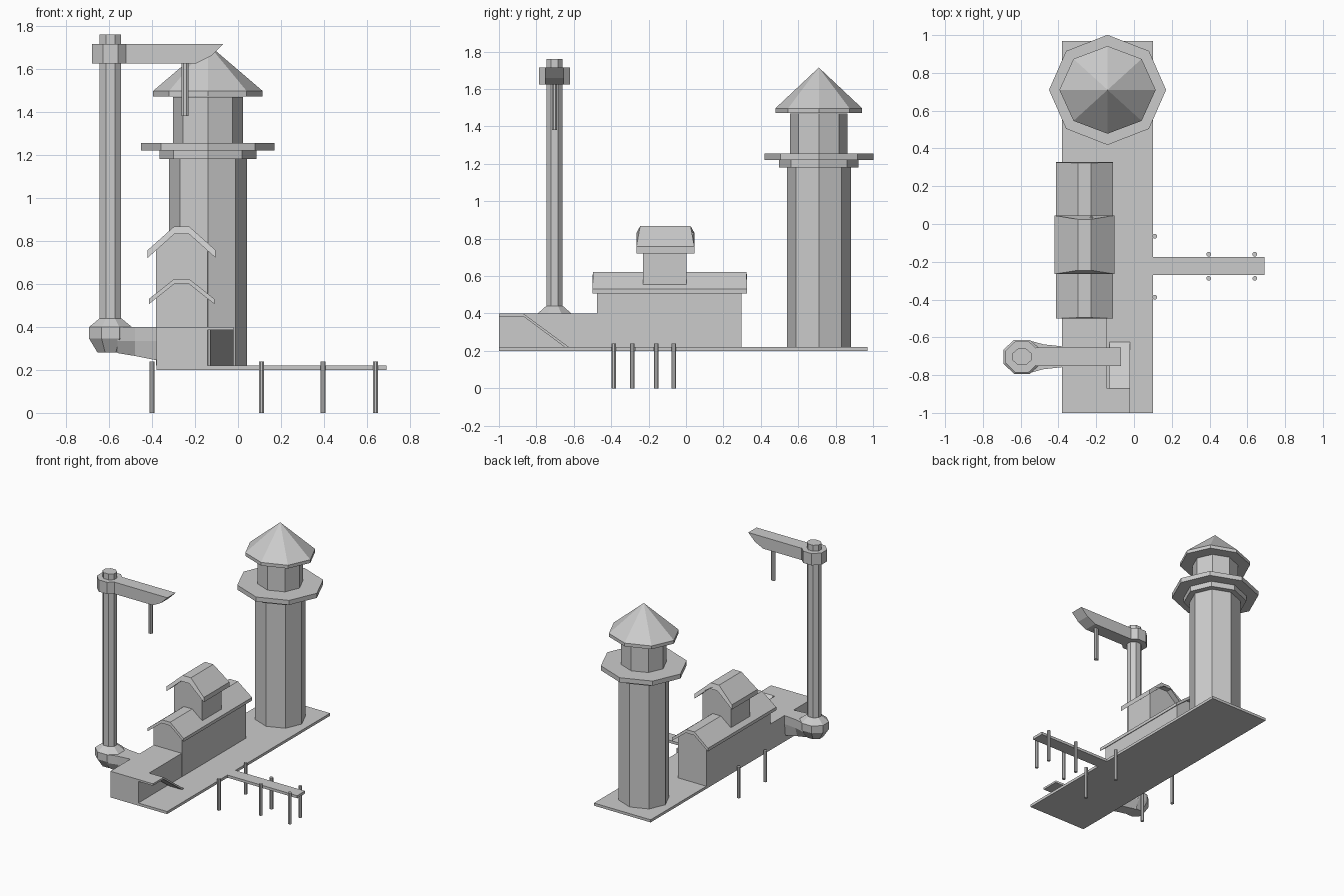
import bpy, bmesh, math

if "Cube" in bpy.data.objects:
    bpy.data.objects.remove(bpy.data.objects["Cube"])


def loft(name, rings):
    """Skin a closed solid through rings of equal point count."""
    bm = bmesh.new()
    vs = [[bm.verts.new(p) for p in r] for r in rings]
    n = len(rings[0])
    for a, b in zip(vs, vs[1:]):
        for i in range(n):
            j = (i + 1) % n
            bm.faces.new((a[i], a[j], b[j], b[i]))
    bm.faces.new(vs[0][::-1])
    bm.faces.new(vs[-1])
    bmesh.ops.remove_doubles(bm, verts=bm.verts, dist=1e-5)
    bmesh.ops.recalc_face_normals(bm, faces=bm.faces)
    me = bpy.data.meshes.new(name)
    bm.to_mesh(me)
    bm.free()
    ob = bpy.data.objects.new(name, me)
    bpy.context.collection.objects.link(ob)
    return ob


def box(name, x0, x1, y0, y1, z0, z1):
    return loft(name, [[(x0, y0, z), (x1, y0, z), (x1, y1, z), (x0, y1, z)] for z in (z0, z1)])


def octa(cx, cy, rx, ry, z, flat=False):
    """Octagon ring; flat=True puts flats on the axes with rx, ry as half widths."""
    k = 1 / math.cos(math.pi / 8) if flat else 1
    off = math.pi / 8 if flat else 0
    return [(cx + k * rx * math.cos(off + i * math.pi / 4),
             cy + k * ry * math.sin(off + i * math.pi / 4), z) for i in range(8)]


def prism_y(name, prof, y0, y1):
    return loft(name, [[(x, y, z) for x, z in prof] for y in (y0, y1)])


# Deck and pier
box("deck", -0.38, 0.10, -1.0, 0.97, 0.20, 0.22)
box("pier", 0.10, 0.69, -0.27, -0.175, 0.20, 0.22)
for x, ys in ((-0.40, (-0.387, -0.065)), (0.11, (-0.387, -0.065)),
              (0.395, (-0.288, -0.16)), (0.64, (-0.288, -0.16))):
    for y in ys:
        loft("pile", [octa(x, y, 0.012, 0.012, z, True) for z in (0, 0.24)])

# Tower: shaft, gallery, lantern room, pointed roof
TX, TY = -0.14, 0.71


def tower(name, *steps):
    loft(name, [octa(TX, TY, r, r * 0.94, z) for r, z in steps])


tower("tower_shaft", (0.182, 0.22), (0.182, 1.18))
tower("gallery_support", (0.225, 1.18), (0.225, 1.22))
tower("gallery", (0.31, 1.22), (0.31, 1.255))
tower("lantern_room", (0.163, 1.255), (0.163, 1.47))
loft("tower_roof", [octa(TX, TY, 0.255, 0.232, 1.472), octa(TX, TY, 0.255, 0.232, 1.497),
                    octa(TX, TY, 0, 0, 1.715)])


# Houses: gabled walls with flat-topped roof shells
def house(name, y0, y1, r0, r1, half, eave, top, th, inset):
    c, h = -0.262, 0.12
    slope = (top - eave) / (half - 0.035)
    wall = top - th - slope * (h - 0.035)
    prism_y(name + "_walls", [(c - h, 0.22), (c + h, 0.22), (c + h, wall), (c + 0.035, top - th),
                              (c - 0.035, top - th), (c - h, wall)], y0, y1)
    prof = [(c - half, eave), (c - 0.035, top), (c + 0.035, top), (c + half, eave),
            (c + half, eave - th), (c + 0.035, top - th), (c - 0.035, top - th), (c - half, eave - th)]
    loft(name + "_roof", [[(x, y + (s * inset if z == top else 0), z) for x, z in prof]
                          for y, s in ((r0, 1), (r1, -1))])


house("low_house", -0.476, 0.297, -0.50, 0.327, 0.152, 0.53, 0.623, 0.024, 0.004)
house("tall_house", -0.23, 0.003, -0.265, 0.045, 0.158, 0.757, 0.867, 0.036, 0.02)

# Loading terrace with landing and ramp
box("terrace", -0.38, -0.143, -1.0, -0.476, 0.22, 0.40)
box("landing", -0.143, -0.02, -1.0, -0.87, 0.385, 0.40)
ramp = [(-0.87, 0.40), (-0.625, 0.22), (-0.648, 0.22), (-0.87, 0.385)]
loft("ramp", [[(x, y, z) for y, z in ramp] for x in (-0.13, -0.02)])

# Crane footing: pod, tapered neck, sloped cap
CX, CY = -0.593, -0.703
loft("crane_pod", [octa(CX, CY, 0.06, 0.05, 0.28, True), octa(CX, CY, 0.099, 0.09, 0.345, True),
                   octa(CX, CY, 0.099, 0.09, 0.40, True), octa(CX, CY, 0.05, 0.045, 0.44, True)])
loft("crane_neck", [[(x, CY - lo, zb), (x, CY + lo, zb), (x, CY + hi, 0.335), (x, CY + hi, 0.40),
                     (x, CY - hi, 0.40), (x, CY - hi, 0.335)]
                    for x, lo, hi, zb in ((-0.56, 0.045, 0.088, 0.278), (-0.48, 0.045, 0.066, 0.265),
                                          (-0.38, 0.045, 0.055, 0.245))])

# Crane mast, collar, arm and hanging rod
loft("crane_mast", [octa(CX, CY, 0.05, 0.044, z, True) for z in (0.43, 1.76)])
loft("crane_collar", [octa(CX, CY, 0.086, 0.082, z, True) for z in (1.625, 1.715)])
prism_y("crane_arm", [(-0.52, 1.625), (-0.195, 1.625), (-0.125, 1.66), (-0.07, 1.715), (-0.52, 1.715)],
        CY - 0.05, CY + 0.05)
loft("hanging_rod", [octa(-0.247, CY, 0.016, 0.013, z, True) for z in (1.38, 1.63)])
